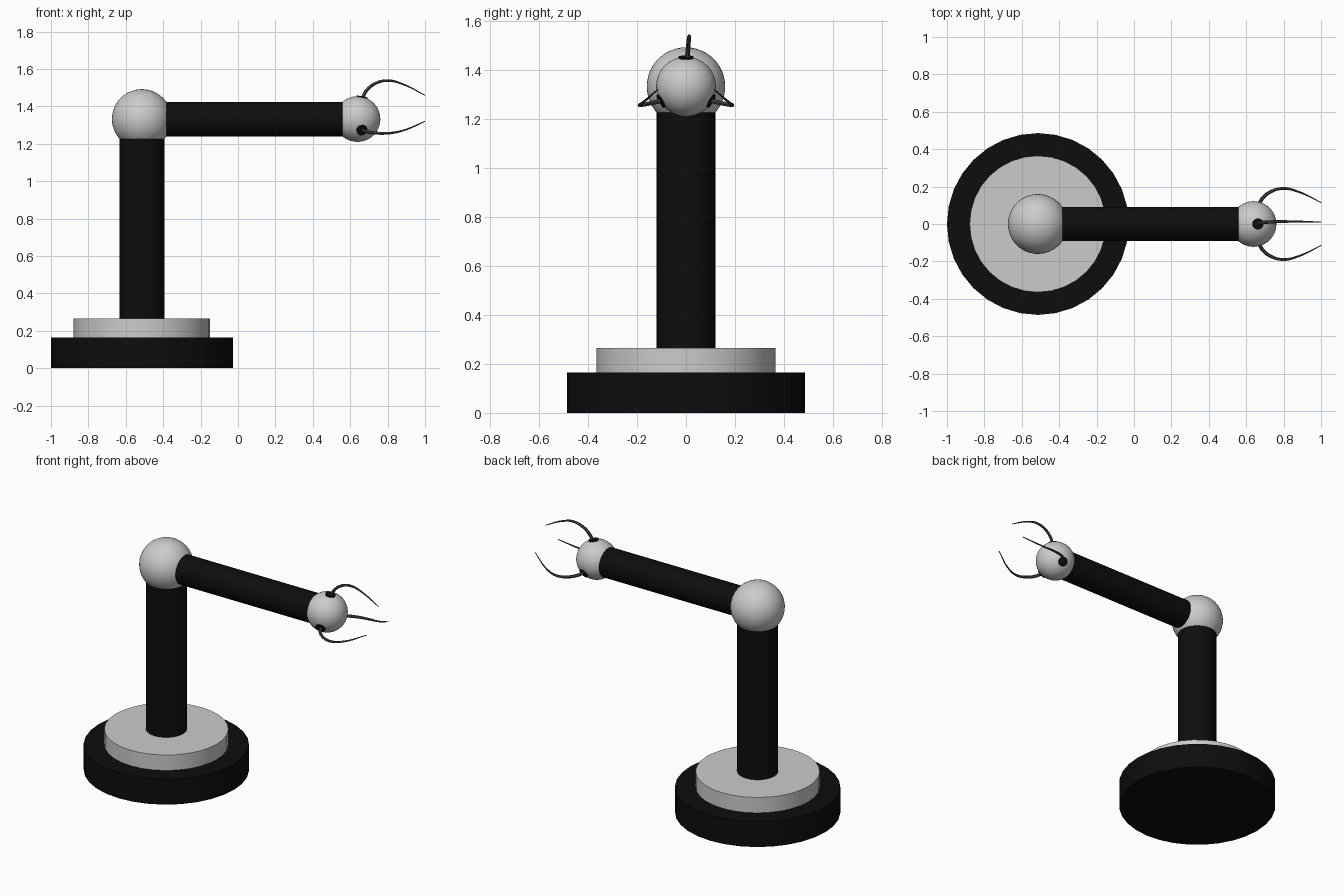
import bpy
import math
from mathutils import Vector

if "Cube" in bpy.data.objects:
    bpy.data.objects.remove(bpy.data.objects["Cube"], do_unlink=True)


def material(name, rgb):
    mat = bpy.data.materials.new(name)
    mat.use_nodes = True
    mat.diffuse_color = (*rgb, 1)
    mat.node_tree.nodes["Principled BSDF"].inputs["Base Color"].default_value = (*rgb, 1)
    return mat


BLACK = material("black", (0.004, 0.004, 0.004))
SILVER = material("light grey", (0.6, 0.6, 0.6))
STEEL = material("dark steel", (0.06, 0.06, 0.06))


def finish(name, mat):
    obj = bpy.context.object
    obj.name = name
    obj.data.materials.clear()
    obj.data.materials.append(mat)
    bpy.ops.object.shade_smooth_by_angle(angle=math.radians(35))
    return obj


def cylinder(name, start, end, radius, mat, sides=32):
    start, end = Vector(start), Vector(end)
    axis = end - start
    bpy.ops.mesh.primitive_cylinder_add(
        vertices=sides, radius=radius, depth=axis.length,
        location=(start + end) / 2, rotation=axis.to_track_quat("Z", "Y").to_euler())
    return finish(name, mat)


def ball(name, center, radius):
    bpy.ops.mesh.primitive_uv_sphere_add(
        segments=48, ring_count=24, radius=radius, location=center)
    return finish(name, SILVER)


def claw(name, points):
    # Tapered, curved finger with a sharp tip
    curve = bpy.data.curves.new(name, "CURVE")
    curve.dimensions = "3D"
    curve.bevel_depth = 0.01
    curve.bevel_resolution = 1
    curve.resolution_u = 6
    curve.use_fill_caps = True
    spline = curve.splines.new("BEZIER")
    spline.bezier_points.add(len(points) - 1)
    for i, (bp, co) in enumerate(zip(spline.bezier_points, points)):
        bp.co = co
        bp.handle_left_type = bp.handle_right_type = "AUTO"
        bp.radius = 1 - 0.75 * (i / (len(points) - 1)) ** 2
    obj = bpy.data.objects.new(name, curve)
    bpy.context.collection.objects.link(obj)
    bpy.ops.object.select_all(action="DESELECT")
    obj.select_set(True)
    bpy.context.view_layer.objects.active = obj
    bpy.ops.object.convert(target="MESH")
    return finish(name, STEEL)


# Base, turntable and arm
X, ARM_Z, HAND_X = -0.514, 1.332, 0.639
cylinder("base", (X, 0, 0), (X, 0, 0.165), 0.486, BLACK)
cylinder("turntable", (X, 0, 0.165), (X, 0, 0.265), 0.365, SILVER)
cylinder("column", (X, 0, 0.265), (X, 0, ARM_Z - 0.05), 0.12, BLACK)
ball("elbow_joint", (X, 0, ARM_Z), 0.16)
cylinder("forearm", (X + 0.05, 0, ARM_Z), (HAND_X, 0, ARM_Z), 0.092, BLACK)
ball("wrist_joint", (HAND_X, 0, ARM_Z), 0.122)

# Knuckle discs, spaced evenly around the wrist
for name, angle in (("top", 90), ("left", -30), ("right", 210)):
    a = math.radians(angle)
    out = Vector((0.2, math.cos(a), math.sin(a))).normalized()
    c = Vector((HAND_X, 0, ARM_Z))
    cylinder(name + "_knuckle", c + out * 0.1, c + out * 0.124, 0.03, BLACK, 24)

# Claws: along the arm, sideways, and height from the arm axis
top_path = [(0.667, 0.005, 0.115), (0.685, 0.008, 0.15), (0.73, 0.011, 0.188),
            (0.80, 0.013, 0.206), (0.88, 0.013, 0.187), (1.0, 0.01, 0.127)]
side_path = [(0.667, 0.1, -0.058), (0.685, 0.135, -0.066), (0.73, 0.172, -0.074),
             (0.80, 0.19, -0.076), (0.88, 0.172, -0.062), (1.0, 0.115, -0.012)]
claw("top_claw", [(x, y, ARM_Z + z) for x, y, z in top_path])
for name, side in (("left_claw", 1), ("right_claw", -1)):
    claw(name, [(x, side * y, ARM_Z + z) for x, y, z in side_path])
